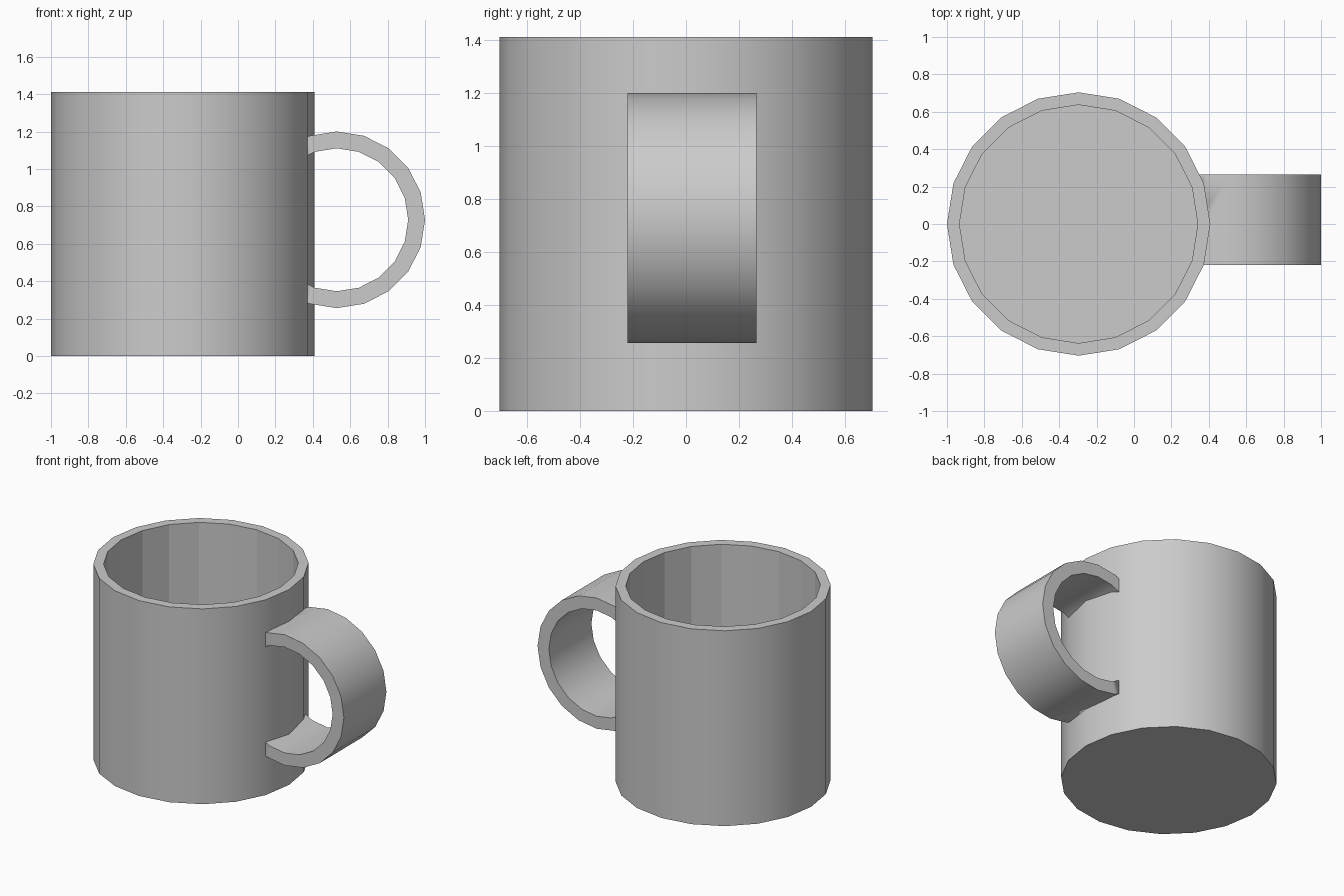
import bpy, bmesh
from math import sin, cos, pi, radians

if "Cube" in bpy.data.objects:
    bpy.data.objects.remove(bpy.data.objects["Cube"])

SIDES = 20
CUP_X, R_OUT, R_IN, HEIGHT, FLOOR = -0.296, 0.704, 0.637, 1.41, 0.07


def ring(bm, point, radius):
    """One loop of vertices; point(u, v) places a 2D circle point in 3D."""
    return [bm.verts.new(point(radius * cos(2 * pi * i / SIDES),
                               radius * sin(2 * pi * i / SIDES)))
            for i in range(SIDES)]


def bridge(bm, a, b):
    return [bm.faces.new((a[i], a[(i + 1) % SIDES], b[(i + 1) % SIDES], b[i]))
            for i in range(SIDES)]


def finish(bm, name, flat=()):
    bmesh.ops.recalc_face_normals(bm, faces=bm.faces[:])
    for f in bm.faces:
        f.smooth = f not in flat
    for e in bm.edges:
        e.smooth = e.calc_face_angle(0) < radians(30)
    mesh = bpy.data.meshes.new(name)
    bm.to_mesh(mesh)
    bm.free()
    obj = bpy.data.objects.new(name, mesh)
    bpy.context.collection.objects.link(obj)
    return obj


def level(z):
    return lambda u, v: (CUP_X + u, v, z)


def upright(y):
    return lambda u, v: (0.528 + u, y, 0.728 + v)


# Cup body: outer wall, rim, faceted inner wall and floor
bm = bmesh.new()
loops = [ring(bm, level(z), r) for z, r in
         ((0, R_OUT), (HEIGHT, R_OUT), (HEIGHT, R_IN), (FLOOR, R_IN))]
bm.faces.new(loops[0])
walls = [bridge(bm, a, b) for a, b in zip(loops, loops[1:])]
bm.faces.new(loops[3])
finish(bm, "cup_body", flat=set(walls[2]))

# Handle: flat-sided band
bm = bmesh.new()
loops = [ring(bm, upright(y), r) for y, r in
         ((-0.22, 0.472), (0.265, 0.472), (0.265, 0.382), (-0.22, 0.382))]
for i in range(4):
    bridge(bm, loops[i], loops[(i + 1) % 4])
handle = finish(bm, "handle")

# Trim the handle so its ends sit just inside the cup wall
bm = bmesh.new()
low, high = (ring(bm, level(z), R_OUT - 0.012) for z in (-0.1, 1.5))
bm.faces.new(low)
bridge(bm, low, high)
bm.faces.new(high)
cutter = finish(bm, "handle_cutter")
cutter.hide_render = True
mod = handle.modifiers.new("trim", 'BOOLEAN')
mod.operation, mod.solver, mod.object = 'DIFFERENCE', 'EXACT', cutter
bpy.context.view_layer.objects.active = handle
bpy.ops.object.modifier_apply(modifier="trim")
bpy.data.objects.remove(cutter)
